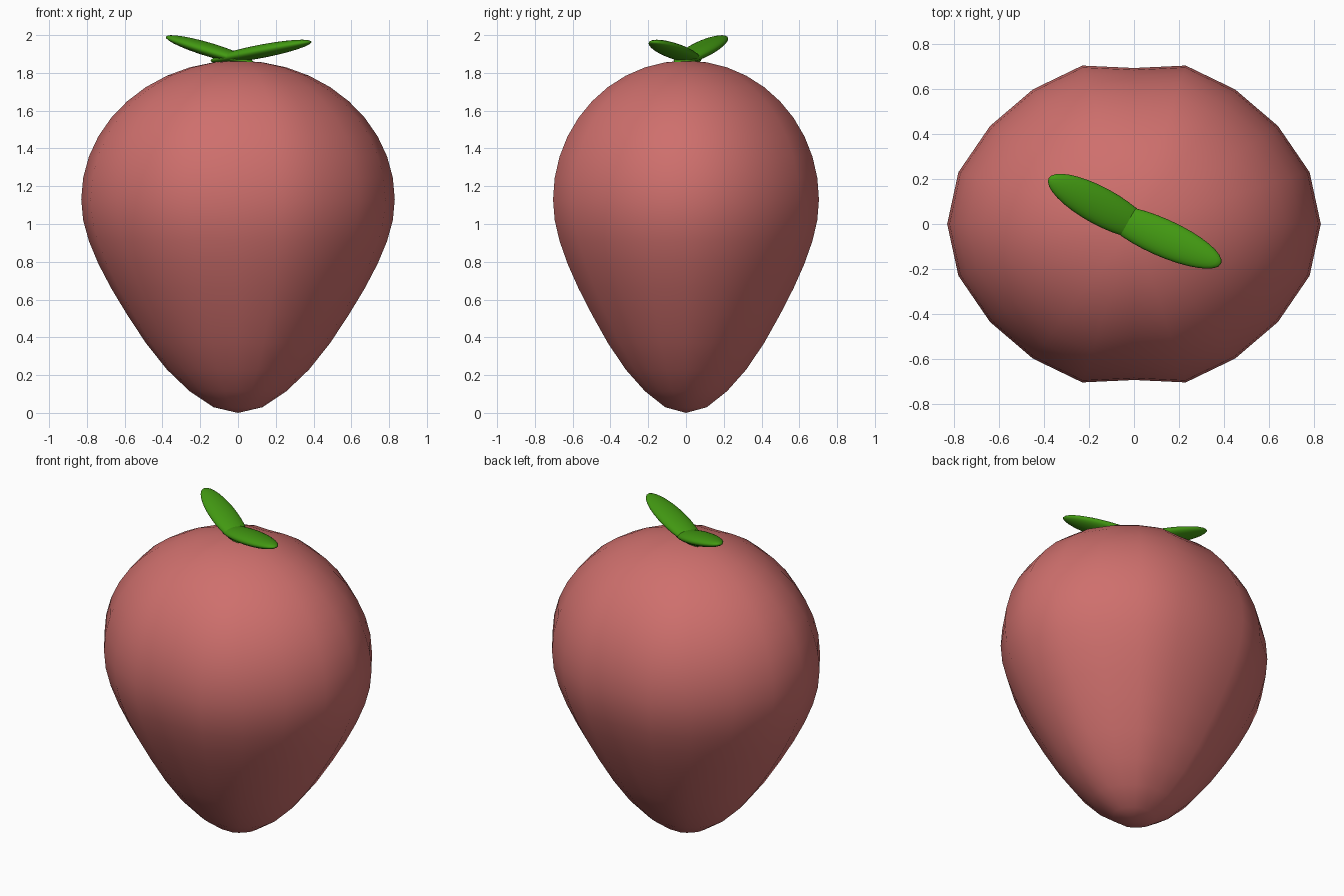
import bpy
import bmesh
from math import sin, cos, pi, radians
from mathutils import Matrix

cube = bpy.data.objects.get("Cube")
if cube:
    bpy.data.objects.remove(cube, do_unlink=True)


def make_material(name, rgb):
    mat = bpy.data.materials.new(name)
    mat.use_nodes = True
    mat.diffuse_color = (*rgb, 1)
    mat.node_tree.nodes["Principled BSDF"].inputs["Base Color"].default_value = (*rgb, 1)
    return mat


def finish(bm, name, mat):
    bmesh.ops.recalc_face_normals(bm, faces=bm.faces)
    for face in bm.faces:
        face.smooth = True
    mesh = bpy.data.meshes.new(name)
    bm.to_mesh(mesh)
    bm.free()
    mesh.materials.append(mat)
    obj = bpy.data.objects.new(name, mesh)
    bpy.context.collection.objects.link(obj)
    return obj


red = make_material("berry red", (0.62, 0.16, 0.152))
green = make_material("leaf green", (0.055, 0.32, 0.006))

# Berry: stacked rings, round above the widest line and tapering below it
RADIUS, WIDEST, CROWN = 0.83, 1.13, 0.735
lower = [1.02, 0.91, 0.79, 0.66, 0.52, 0.37, 0.23, 0.115, 0.03]
heights = [WIDEST + CROWN * cos(pi * k / 20) for k in range(1, 11)] + lower

# One quarter of the plan, mirrored into a full outline with a slight front and back groove
quarter = [(1, 0), (0.94, 0.277), (0.771, 0.524), (0.542, 0.72), (0.277, 0.848), (0, 0.835)]
half = quarter + [(-x, y) for x, y in quarter[-2::-1]]
plan = half + [(x, -y) for x, y in half[-2:0:-1]]

bm = bmesh.new()
rings = []
for k, z in enumerate(heights, 1):
    r = RADIUS * sin(pi * k / 20)
    rings.append([bm.verts.new((x * r, y * r, z)) for x, y in plan])
top = bm.verts.new((0, 0, WIDEST + CROWN))
tip = bm.verts.new((0, 0, 0))
count = len(plan)
for i in range(count):
    j = (i + 1) % count
    bm.faces.new((top, rings[0][i], rings[0][j]))
    bm.faces.new((tip, rings[-1][j], rings[-1][i]))
    for a, b in zip(rings, rings[1:]):
        bm.faces.new((a[i], b[i], b[j], a[j]))
finish(bm, "berry_body", red)


# Leaves: flattened ellipsoids tilted up from the crown
def leaf(name, centre, length, turn, tilt):
    shape = (Matrix.Translation(centre)
             @ Matrix.Rotation(radians(turn), 4, "Z")
             @ Matrix.Rotation(radians(-tilt), 4, "Y")
             @ Matrix.Diagonal((length, 0.083, 0.035, 1)))
    leaf_bm = bmesh.new()
    bmesh.ops.create_uvsphere(leaf_bm, u_segments=32, v_segments=16, radius=1, matrix=shape)
    finish(leaf_bm, name, green)


leaf("left_leaf", (0.122, -0.058, 1.914), 0.295, -24, 10)
leaf("right_leaf", (-0.15, 0.079, 1.922), 0.27, 151.5, 15)
